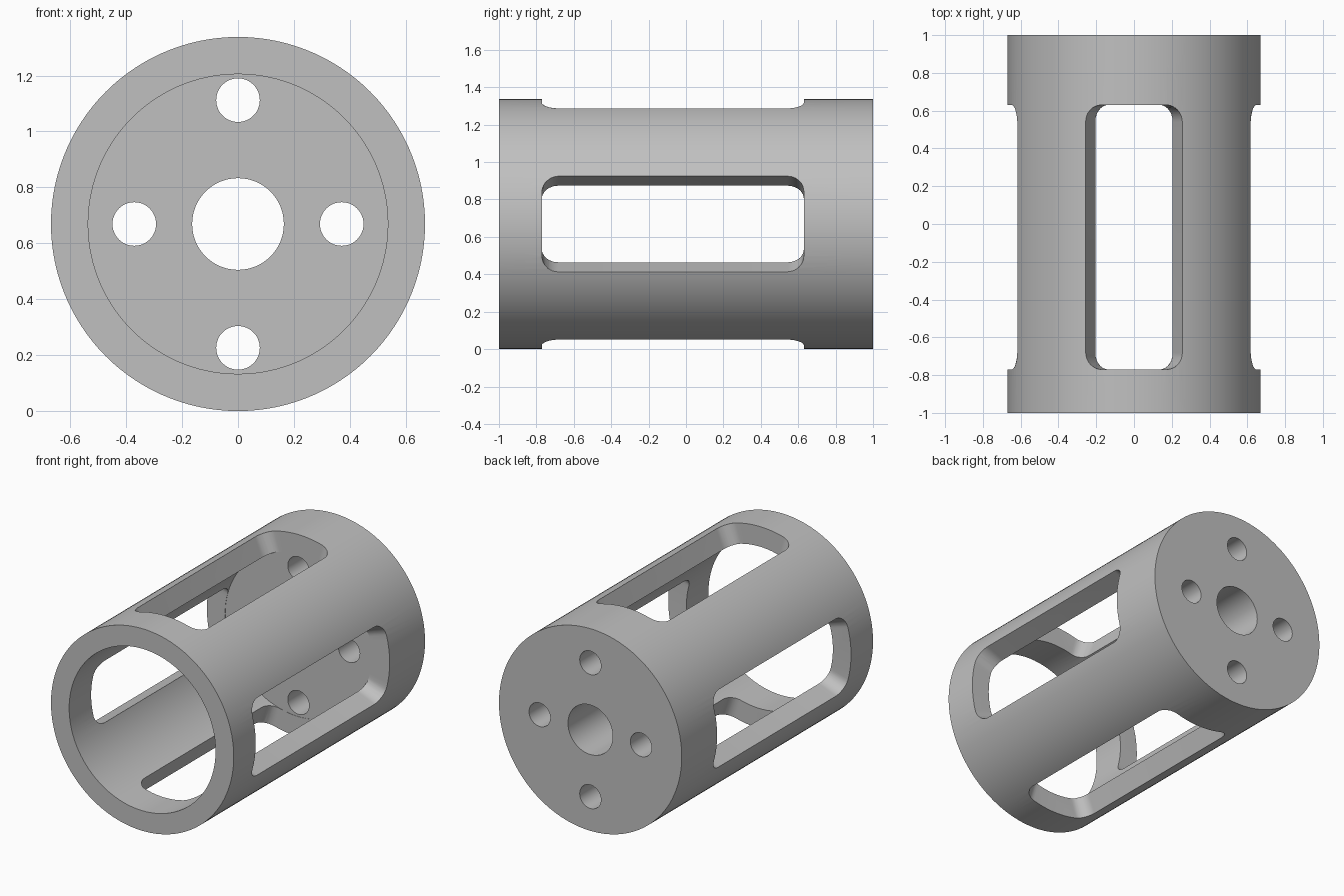
import bpy
import bmesh
from math import sin, cos, tan, pi, radians
from mathutils import Matrix, Vector

cube = bpy.data.objects.get("Cube")
if cube:
    bpy.data.objects.remove(cube, do_unlink=True)

OUTER, BORE = 0.669, 0.536
AXIS_Z = OUTER
PLATE_Y = 0.632                      # inner face of the closed end
SLOT_Y = (-0.77, 0.63)
SLOT_HALF = radians(22.5)
FILLET = 0.09

metal = bpy.data.materials.new("machined_grey")
metal.use_nodes = True
grey = (0.53, 0.53, 0.53, 1)
metal.diffuse_color = grey
metal.node_tree.nodes["Principled BSDF"].inputs["Base Color"].default_value = grey


def make_object(name, bm):
    bmesh.ops.recalc_face_normals(bm, faces=bm.faces)
    mesh = bpy.data.meshes.new(name)
    bm.to_mesh(mesh)
    bm.free()
    mesh.materials.append(metal)
    obj = bpy.data.objects.new(name, mesh)
    bpy.context.collection.objects.link(obj)
    return obj


def rod(name, radius, y0, y1, x=0, z=0, sides=120):
    """Cylinder along y, placed relative to the housing axis."""
    bm = bmesh.new()
    place = Matrix.Translation((x, (y0 + y1) / 2, AXIS_Z + z)) @ Matrix.Rotation(pi / 2, 4, 'X')
    bmesh.ops.create_cone(bm, cap_ends=True, segments=sides, radius1=radius,
                          radius2=radius, depth=y1 - y0, matrix=place)
    return make_object(name, bm)


def slot(name, turn):
    """Rounded window whose long walls point at the axis."""
    outline = []
    corner_angle = FILLET / OUTER
    mid_y, half_y = sum(SLOT_Y) / 2, (SLOT_Y[1] - SLOT_Y[0]) / 2
    steps = 10
    for quarter, (sx, sy) in enumerate(((1, 1), (-1, 1), (-1, -1), (1, -1))):
        for i in range(steps + 1):
            t = (quarter + i / steps) * pi / 2
            angle = sx * (SLOT_HALF - corner_angle) + corner_angle * cos(t)
            y = mid_y + sy * (half_y - FILLET) + FILLET * sin(t)
            outline.append((angle, y))
    bm = bmesh.new()
    rings = [[bm.verts.new((d * tan(a), y, d)) for a, y in outline] for d in (0.4, 0.9)]
    for ring in rings:
        bm.faces.new(ring)
    n = len(outline)
    for i in range(n):
        j = (i + 1) % n
        bm.faces.new((rings[0][i], rings[0][j], rings[1][j], rings[1][i]))
    bm.transform(Matrix.Translation((0, 0, AXIS_Z)) @ Matrix.Rotation(turn, 4, 'Y'))
    return make_object(name, bm)


# Solid housing, then everything cut from it
housing = rod("slotted_housing", OUTER, -1, 1)
cutters = [rod("bore_cutter", BORE, -1.2, PLATE_Y),
           rod("shaft_hole_cutter", 0.164, 0.5, 1.2, sides=64)]
for x, z in ((0.371, 0), (-0.371, 0), (0, 0.443), (0, -0.443)):
    cutters.append(rod("screw_hole_cutter", 0.078, 0.5, 1.2, x, z, sides=48))
for k in range(4):
    cutters.append(slot("window_cutter", k * pi / 2))

for cutter in cutters:
    cutter.hide_render = True
    mod = housing.modifiers.new(cutter.name, 'BOOLEAN')
    mod.operation = 'DIFFERENCE'
    mod.solver = 'EXACT'
    mod.object = cutter

# Bake the cuts and discard the cutters
bpy.context.view_layer.update()
graph = bpy.context.evaluated_depsgraph_get()
result = bpy.data.meshes.new_from_object(housing.evaluated_get(graph))
housing.modifiers.clear()
housing.data = result
for cutter in cutters:
    bpy.data.objects.remove(cutter, do_unlink=True)

# Smooth the round walls, keep the machined edges crisp
bpy.ops.object.select_all(action='DESELECT')
housing.select_set(True)
bpy.context.view_layer.objects.active = housing
bpy.ops.object.shade_smooth_by_angle(angle=radians(25))
